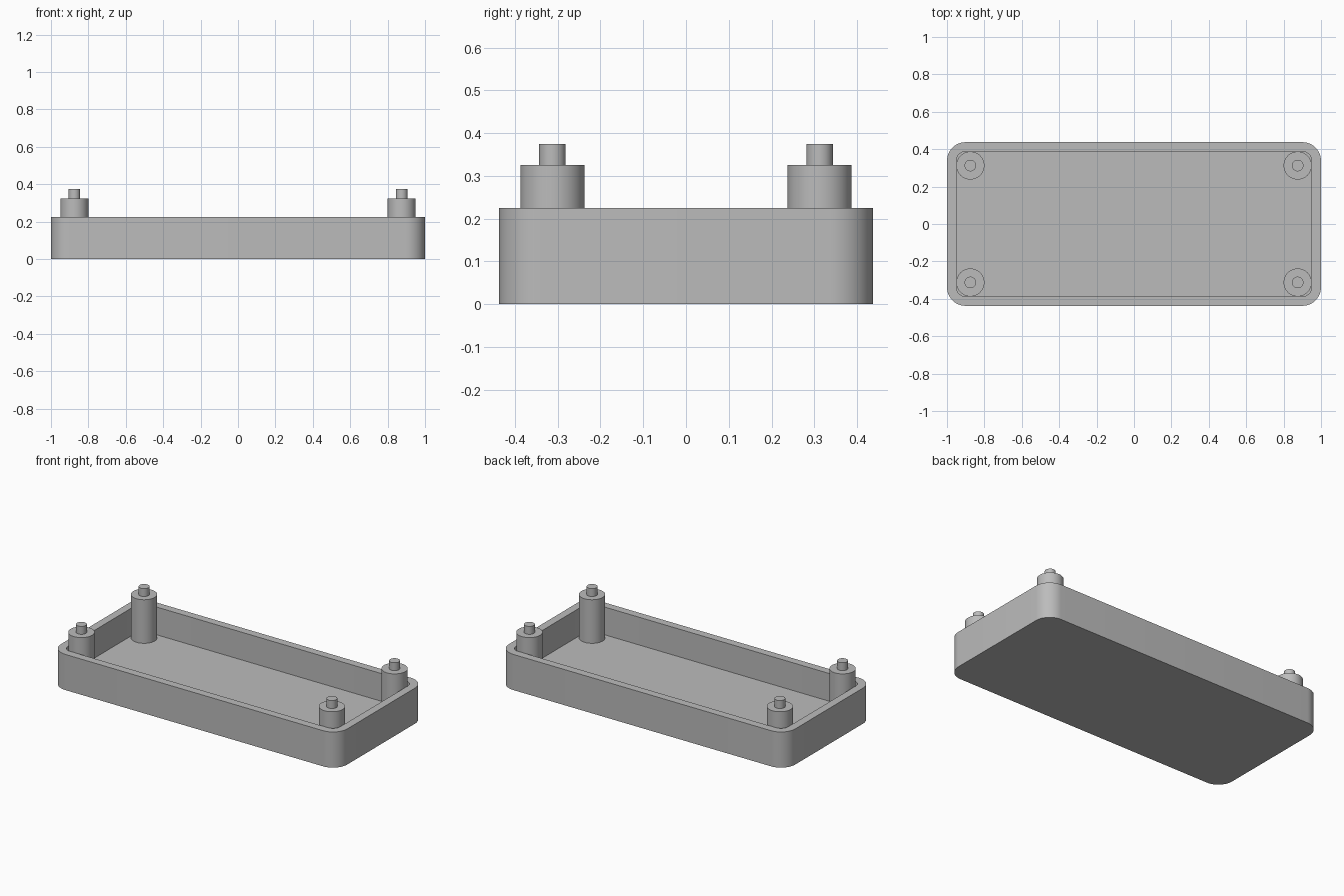
import bpy
import bmesh
from math import cos, sin, pi, radians

cube = bpy.data.objects.get("Cube")
if cube:
    bpy.data.objects.remove(cube, do_unlink=True)

# Main sizes
HALF_X, HALF_Y = 1.0, 0.4375
WALL, FLOOR, RIM = 0.05, 0.05, 0.225
CORNER = 0.1
POST_X, POST_Y = 0.875, 0.3125

grey = bpy.data.materials.new("light grey plastic")
grey.use_nodes = True
colour = (0.5, 0.5, 0.5, 1)
grey.diffuse_color = colour
grey.node_tree.nodes["Principled BSDF"].inputs["Base Color"].default_value = colour


def finish(name, bm):
    bmesh.ops.recalc_face_normals(bm, faces=bm.faces)
    mesh = bpy.data.meshes.new(name)
    bm.to_mesh(mesh)
    bm.free()
    mesh.materials.append(grey)
    obj = bpy.data.objects.new(name, mesh)
    bpy.context.collection.objects.link(obj)
    bpy.ops.object.select_all(action='DESELECT')
    obj.select_set(True)
    bpy.context.view_layer.objects.active = obj
    bpy.ops.object.shade_smooth_by_angle(angle=radians(30))
    return obj


def rounded_ring(bm, inset, z, steps=12):
    """Ring of vertices around a rounded rectangle."""
    r = CORNER - inset
    cx, cy = HALF_X - CORNER, HALF_Y - CORNER
    ring = []
    for quarter, (sx, sy) in enumerate([(1, 1), (-1, 1), (-1, -1), (1, -1)]):
        for i in range(steps + 1):
            a = (quarter + i / steps) * pi / 2
            ring.append(bm.verts.new((sx * cx + r * cos(a), sy * cy + r * sin(a), z)))
    return ring


def lathe(name, profile, x, y, sides=48):
    """Closed turned solid from (radius, height) steps."""
    bm = bmesh.new()
    rings = [[bm.verts.new((x + r * cos(2 * pi * i / sides),
                            y + r * sin(2 * pi * i / sides), z))
              for i in range(sides)] for r, z in profile]
    skin(bm, rings)
    return finish(name, bm)


def skin(bm, rings):
    """Bridge consecutive rings and cap both ends."""
    for a, b in zip(rings, rings[1:]):
        n = len(a)
        for i in range(n):
            j = (i + 1) % n
            bm.faces.new((a[i], a[j], b[j], b[i]))
    bm.faces.new(rings[0])
    bm.faces.new(rings[-1])


# Open tray: outer wall, rim, inner wall and floor
bm = bmesh.new()
skin(bm, [rounded_ring(bm, inset, z) for inset, z in
          [(0, 0), (0, RIM), (WALL, RIM), (WALL, FLOOR)]])
finish("tray", bm)

# Stepped standoffs with locating pins in the four corners
post_profile = [(0.075, FLOOR), (0.075, 0.325), (0.031, 0.325), (0.031, 0.375)]
for side, sx in (("left", 1), ("right", -1)):
    for end, sy in (("front", -1), ("back", 1)):
        lathe(f"{end}_{side}_standoff", post_profile, sx * POST_X, sy * POST_Y)
